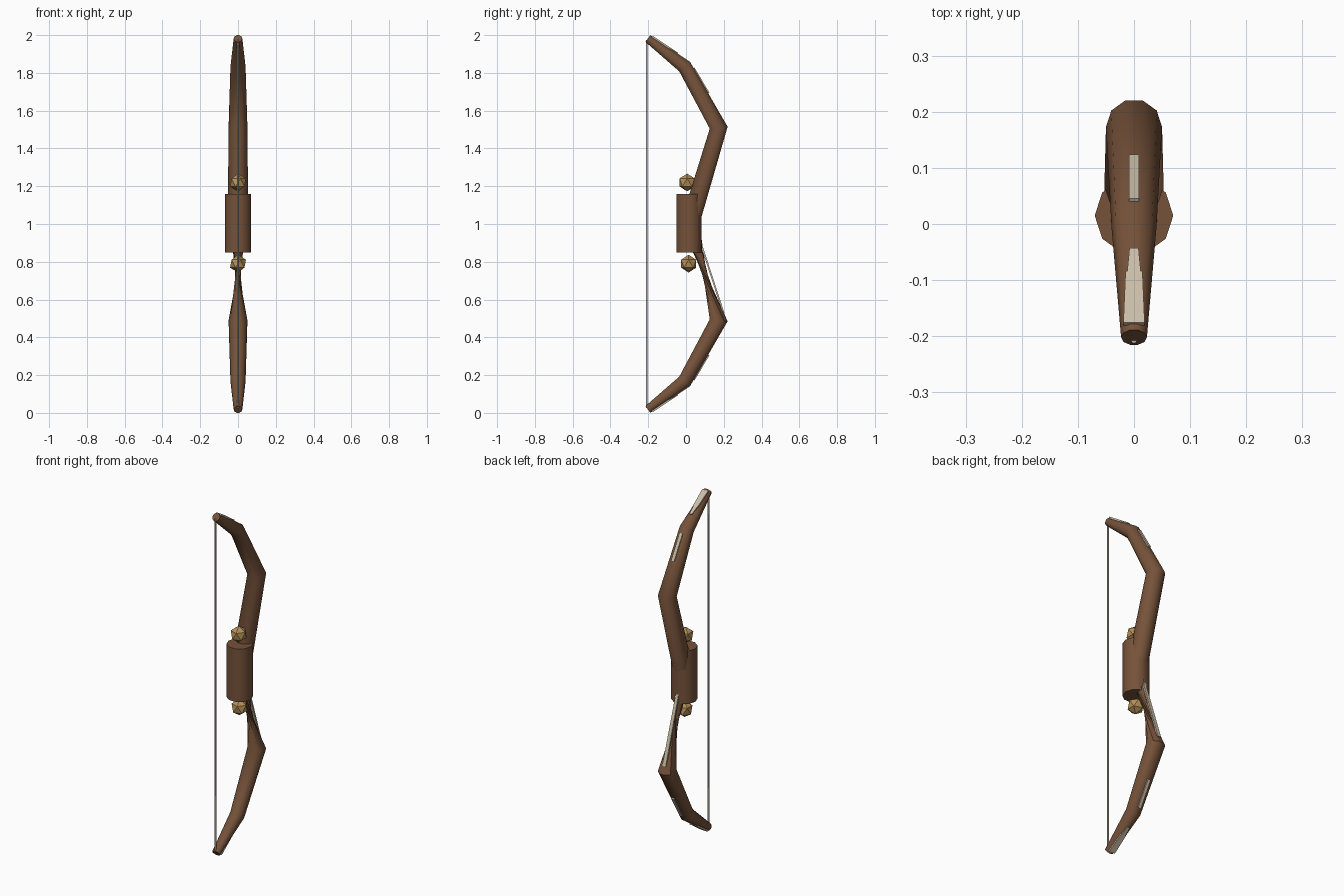
import bpy, bmesh, math
from mathutils import Vector

cube = bpy.data.objects.get("Cube")
if cube:
    bpy.data.objects.remove(cube)


def material(name, rgb):
    m = bpy.data.materials.new(name)
    m.use_nodes = True
    m.diffuse_color = (*rgb, 1)
    m.node_tree.nodes["Principled BSDF"].inputs["Base Color"].default_value = (*rgb, 1)
    return m


wood = material("brown wood", (0.18, 0.085, 0.042))
gold = material("old gold", (0.46, 0.28, 0.1))
bone = material("pale bone", (0.58, 0.51, 0.39))
cord = material("string cord", (0.5, 0.46, 0.36))


def finish(name, bm, mat, angle=None):
    bmesh.ops.recalc_face_normals(bm, faces=bm.faces)
    mesh = bpy.data.meshes.new(name)
    bm.to_mesh(mesh)
    bm.free()
    mesh.materials.append(mat)
    ob = bpy.data.objects.new(name, mesh)
    bpy.context.collection.objects.link(ob)
    if angle:
        bpy.ops.object.select_all(action="DESELECT")
        bpy.context.view_layer.objects.active = ob
        ob.select_set(True)
        bpy.ops.object.shade_smooth_by_angle(angle=math.radians(angle))
    return ob


def tube(name, rings, sides, mat, angle):
    """Sweep a polygon along (y, z, radius, twist) stations in the x = 0 plane."""
    bm = bmesh.new()
    pts = [Vector((0, y, z)) for y, z, r, t in rings]
    loops = []
    for i, (y, z, r, twist) in enumerate(rings):
        ahead = (pts[min(i + 1, len(pts) - 1)] - pts[i]).normalized()
        behind = (pts[i] - pts[max(i - 1, 0)]).normalized()
        tangent = (ahead + behind).normalized()
        out = Vector((0, tangent.z, -tangent.y))
        loop = []
        for k in range(sides):
            a = math.tau * k / sides + twist
            loop.append(bm.verts.new(pts[i] + r * (math.cos(a) * Vector((1, 0, 0)) + math.sin(a) * out)))
        loops.append(loop)
    for a, b in zip(loops, loops[1:]):
        for k in range(sides):
            n = (k + 1) % sides
            # Triangles keep the twisted span well defined
            bm.faces.new((a[k], a[n], b[n]))
            bm.faces.new((a[k], b[n], b[k]))
    bm.faces.new(loops[0][::-1])
    bm.faces.new(loops[-1])
    return finish(name, bm, mat, angle)


def inlay(name, a, b, wa, wb, thick=0.009):
    """Thin tapered strip between two (y, z) points on the back of a limb."""
    bm = bmesh.new()
    bmesh.ops.create_cube(bm, size=1)
    pa, pb = Vector((0, *a)), Vector((0, *b))
    d = (pb - pa).normalized()
    out = Vector((0, -d.z, d.y))
    for v in bm.verts:
        t = v.co.z + 0.5
        width = wa + (wb - wa) * t
        v.co = pa.lerp(pb, t) + Vector((v.co.x * width, 0, 0)) + out * v.co.y * thick
    return finish(name, bm, bone)


# Limbs: one continuous stave, with a half turn in the span below the grip
half = [(0.02, 1.0, 0.054), (0.173, 1.51, 0.05), (-0.007, 1.833, 0.04), (-0.202, 1.982, 0.023)]
upper = [(y, z, r, 0) for y, z, r in half]
lower = [(y, 2 - z, r, math.pi) for y, z, r in half[1:]]
tube("bow_limbs", lower[::-1] + upper, 10, wood, 40)

# Grip
tube("grip", [(0.015, 0.85, 0.07, 0), (0.015, 1.16, 0.07, 0)], 10, wood, 40)

# Bowstring
tube("bowstring", [(-0.208, 0.025, 0.005, 0), (-0.208, 1.975, 0.005, 0)], 8, cord, 60)

# Gold studs above and below the grip
for name, y, z in (("upper_stud", 0.006, 1.22), ("lower_stud", 0.014, 0.79)):
    bm = bmesh.new()
    bmesh.ops.create_icosphere(bm, subdivisions=1, radius=0.047)
    bmesh.ops.translate(bm, verts=bm.verts, vec=(0, y, z))
    finish(name, bm, gold)


def on_back(i, t, lift):
    """Point on the outer face of upper limb span i, at fraction t."""
    (ya, za, ra), (yb, zb, rb) = half[i], half[i + 1]
    d = Vector((yb - ya, zb - za)).normalized()
    p = Vector((ya, za)).lerp(Vector((yb, zb)), t)
    return p + Vector((d.y, -d.x)) * ((ra + (rb - ra) * t) * math.cos(math.pi / 10) + lift)


# Bone inlays on both limbs
for side in ("upper", "lower"):
    strips = (("mid", 1, 0.5, 0.92, 0.018, 0.018),
              ("outer", 2, 0.3, 0.5, 0.016, 0.024),
              ("tip", 2, 0.5, 0.95, 0.03, 0.038))
    for part, i, t0, t1, w0, w1 in strips:
        a, b = on_back(i, t0, 0), on_back(i, t1, 0)
        if side == "lower":
            a.y, b.y = 2 - a.y, 2 - b.y
        inlay(f"{side}_{part}_inlay", a, b, w0, w1)

# Inlay standing clear of the twisted span
inlay("twist_inlay", (0.078, 0.9), (0.2, 0.525), 0.018, 0.022)
